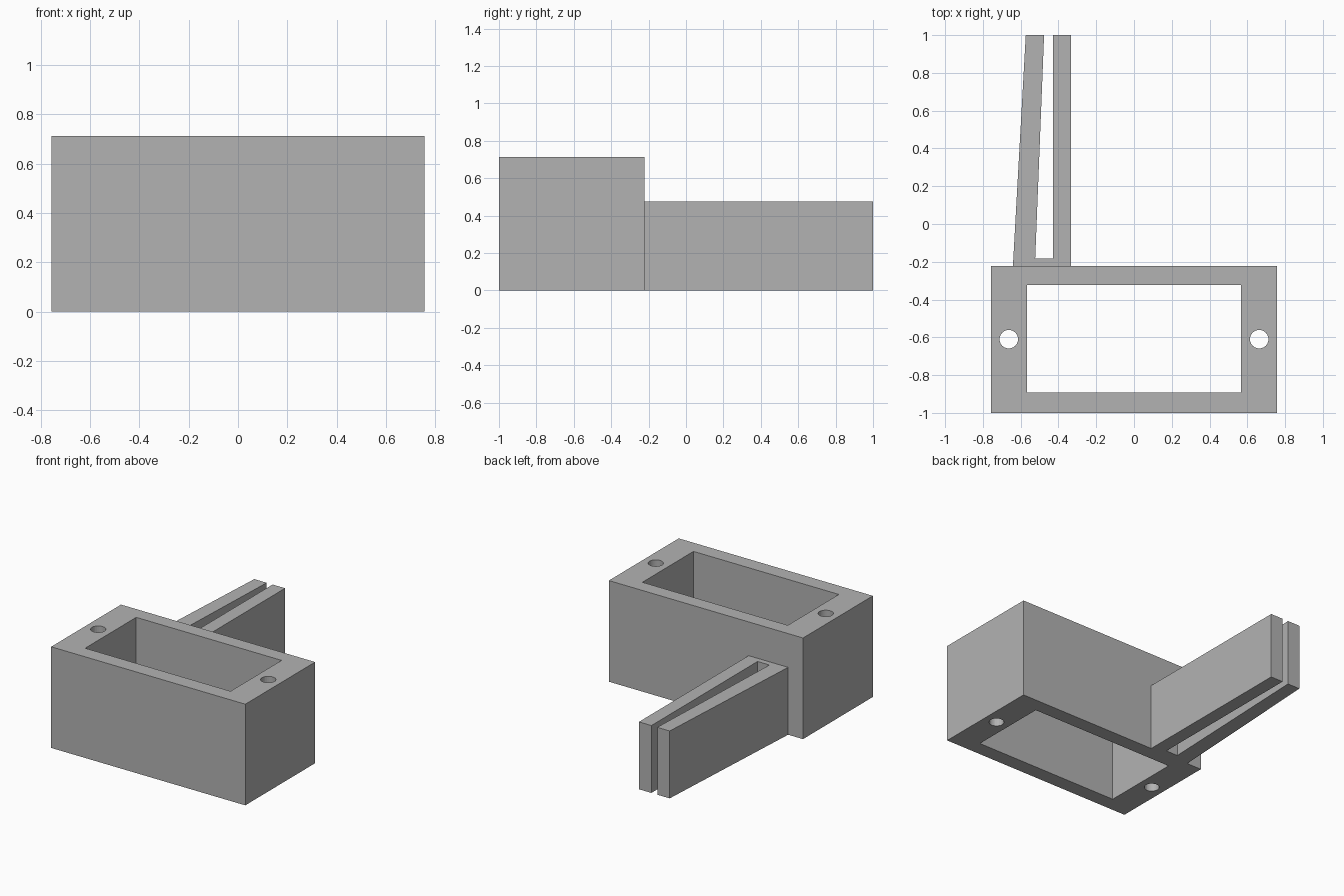
import bpy
import bmesh
from math import cos, sin, tau

cube = bpy.data.objects.get("Cube")
if cube:
    bpy.data.objects.remove(cube, do_unlink=True)

# One plain grey for everything
grey = bpy.data.materials.new("plain grey")
grey.use_nodes = True
grey.diffuse_color = (0.45, 0.45, 0.45, 1)
grey.node_tree.nodes["Principled BSDF"].inputs["Base Color"].default_value = grey.diffuse_color


def rectangle(x, y0, y1):
    return [(-x, y0), (x, y0), (x, y1), (-x, y1)]


def circle(cx, cy, r, sides=24):
    return [(cx + r * cos(tau * i / sides), cy + r * sin(tau * i / sides)) for i in range(sides)]


def extruded_profile(name, loops, height):
    """Fill an outline (with optional hole loops) and extrude it upward."""
    bm = bmesh.new()
    for loop in loops:
        verts = [bm.verts.new((x, y, 0)) for x, y in loop]
        for i, v in enumerate(verts):
            bm.edges.new((verts[i - 1], v))
    bmesh.ops.triangle_fill(bm, edges=bm.edges[:], use_beauty=True, normal=(0, 0, 1))
    extruded = bmesh.ops.extrude_face_region(bm, geom=bm.faces[:], use_keep_orig=True)["geom"]
    top = [v for v in extruded if isinstance(v, bmesh.types.BMVert)]
    bmesh.ops.translate(bm, verts=top, vec=(0, 0, height))
    bmesh.ops.recalc_face_normals(bm, faces=bm.faces[:])
    mesh = bpy.data.meshes.new(name)
    bm.to_mesh(mesh)
    bm.free()
    mesh.materials.append(grey)
    obj = bpy.data.objects.new(name, mesh)
    bpy.context.collection.objects.link(obj)
    return obj


# Rectangular housing with open pocket and two screw holes
back = -0.222
holes = [circle(side * 0.663, -0.61, 0.049) for side in (-1, 1)]
extruded_profile("housing", [rectangle(0.757, -1, back),
                             rectangle(0.567, -0.893, -0.324)] + holes, 0.713)

# Two-pronged clip on the back, one prong leaning toward the other
clip = [(-0.641, back), (-0.333, back), (-0.333, 1), (-0.43, 1),
        (-0.43, -0.183), (-0.523, -0.183), (-0.476, 1), (-0.573, 1)]
extruded_profile("clip", [clip], 0.475)
